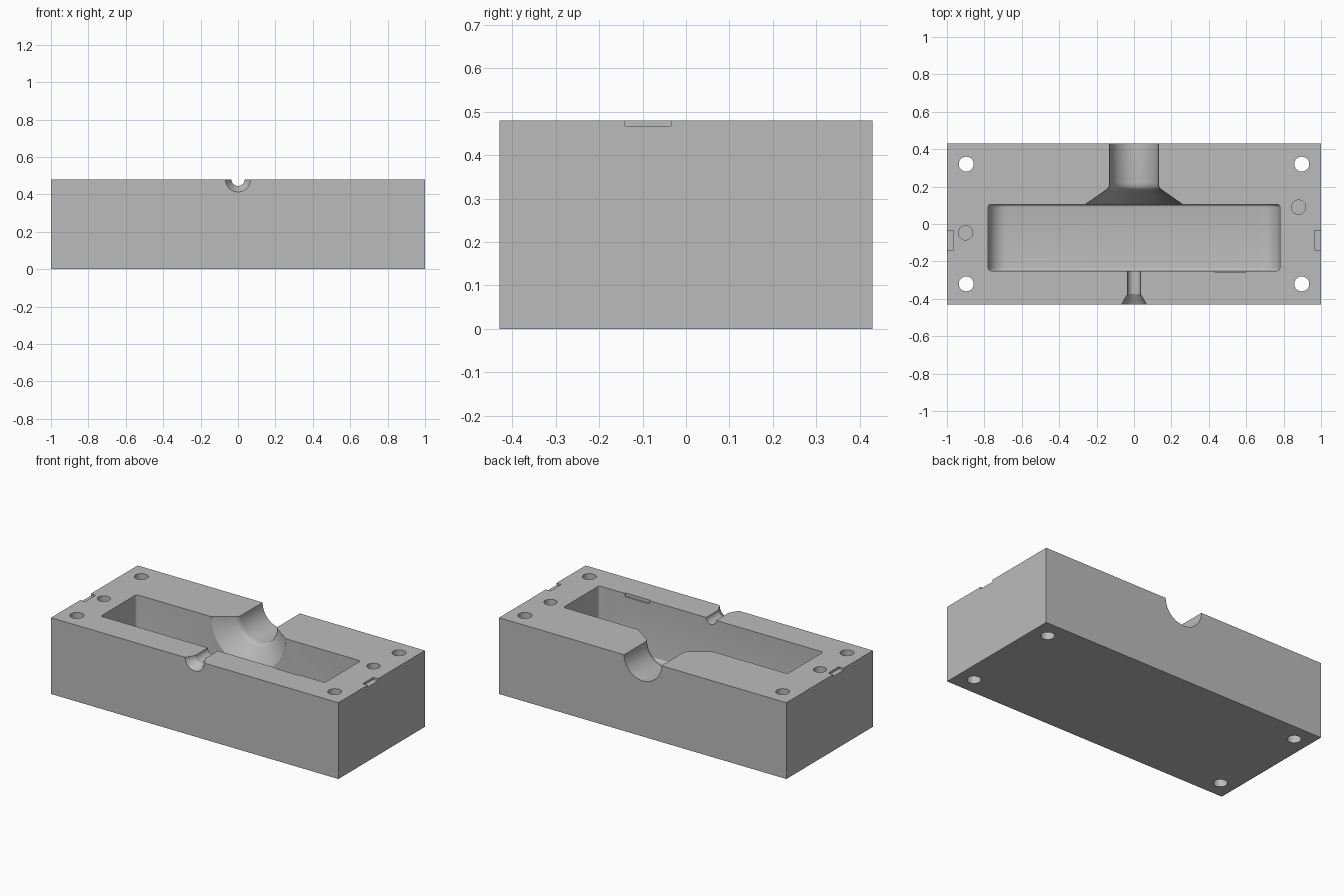
import bpy, bmesh, math
from mathutils import Matrix

TOP = 0.48
HALF_Y = 0.43

cube = bpy.data.objects.get("Cube")
if cube:
    bpy.data.objects.remove(cube, do_unlink=True)

grey = bpy.data.materials.new("mould_grey")
grey.use_nodes = True
colour = (0.5, 0.5, 0.5, 1)
grey.diffuse_color = colour
grey.node_tree.nodes["Principled BSDF"].inputs["Base Color"].default_value = colour


def finish(bm, name):
    bmesh.ops.recalc_face_normals(bm, faces=bm.faces)
    mesh = bpy.data.meshes.new(name)
    bm.to_mesh(mesh)
    bm.free()
    obj = bpy.data.objects.new(name, mesh)
    bpy.context.collection.objects.link(obj)
    mesh.materials.append(grey)
    return obj


def box_mesh(low, high):
    bm = bmesh.new()
    size = [b - a for a, b in zip(low, high)]
    mid = [(a + b) / 2 for a, b in zip(low, high)]
    bmesh.ops.create_cube(bm, size=1, matrix=Matrix.Translation(mid) @ Matrix.Diagonal((*size, 1)))
    return bm


def box(name, low, high):
    return finish(box_mesh(low, high), name)


def pin(name, x, y, radius, bottom, top):
    bm = bmesh.new()
    bmesh.ops.create_cone(bm, cap_ends=True, segments=32, radius1=radius, radius2=radius,
                          depth=top - bottom, matrix=Matrix.Translation((x, y, (bottom + top) / 2)))
    return finish(bm, name)


def lathe(name, profile, segments=64):
    """Revolve (y, radius) points about the line along y at the top face."""
    bm = bmesh.new()
    rings = []
    for y, r in profile:
        angles = [math.tau * (i + 0.5) / segments for i in range(segments)]
        rings.append([bm.verts.new((r * math.cos(a), y, TOP + r * math.sin(a))) for a in angles])
    for a, b in zip(rings, rings[1:]):
        for i in range(segments):
            j = (i + 1) % segments
            bm.faces.new((a[i], a[j], b[j], b[i]))
    bm.faces.new(rings[0])
    bm.faces.new(rings[-1])
    return finish(bm, name)


def body_cavity():
    depth = 0.36
    bm = box_mesh((-0.78, -0.25, TOP - depth), (0.78, 0.105, TOP + depth))
    # Large rounding on the long corners, small rounding round both flat ends
    along = [e for e in bm.edges if abs(e.verts[0].co.y - e.verts[1].co.y) > 0.1]
    bmesh.ops.bevel(bm, geom=along, offset=0.1, segments=10, profile=0.5, affect='EDGES')
    rims = [e for e in bm.edges if abs(e.verts[0].co.y - e.verts[1].co.y) < 0.001]
    bmesh.ops.bevel(bm, geom=rims, offset=0.015, segments=4, profile=0.5, affect='EDGES')
    return finish(bm, "body_cavity")


block = box("mould_block", (-1, -HALF_Y, 0), (1, HALF_Y, TOP))

# Moulded hollow, neck with sloping shoulder, and flared pouring channel
cutters = [
    body_cavity(),
    lathe("neck_cavity", [(0.0, 0.26), (0.105, 0.26), (0.183, 0.148), (0.192, 0.138),
                          (0.205, 0.132), (0.22, 0.13), (0.5, 0.13)]),
    lathe("pouring_channel", [(-0.5, 0.108), (-0.375, 0.035), (-0.2, 0.035)], 40),
    box("rim_nick", (0.43, -0.257, TOP - 0.02), (0.6, -0.22, TOP + 0.1)),
]

# Bolt holes through the corners, and pry slots at both ends
for side in (-1, 1):
    for end in (-1, 1):
        cutters.append(pin("bolt_hole", side * 0.897, end * 0.32, 0.04, -0.1, TOP + 0.1))
    inner, outer = sorted((side * 0.966, side * 1.1))
    cutters.append(box("pry_slot", (inner, -0.14, TOP - 0.013), (outer, -0.035, TOP + 0.1)))

# Blind holes for the locating pins
for x, y in ((-0.9, -0.047), (0.88, 0.09)):
    cutters.append(pin("locating_hole", x, y, 0.038, TOP - 0.1, TOP + 0.1))

bpy.context.view_layer.objects.active = block
for cutter in cutters:
    cutter.hide_render = True
    cut = block.modifiers.new("cut", 'BOOLEAN')
    cut.operation = 'DIFFERENCE'
    cut.solver = 'EXACT'
    cut.object = cutter
    bpy.ops.object.modifier_apply(modifier=cut.name)
    bpy.data.objects.remove(cutter, do_unlink=True)

bpy.ops.object.select_all(action='DESELECT')
block.select_set(True)
bpy.ops.object.shade_smooth_by_angle(angle=math.radians(30))
